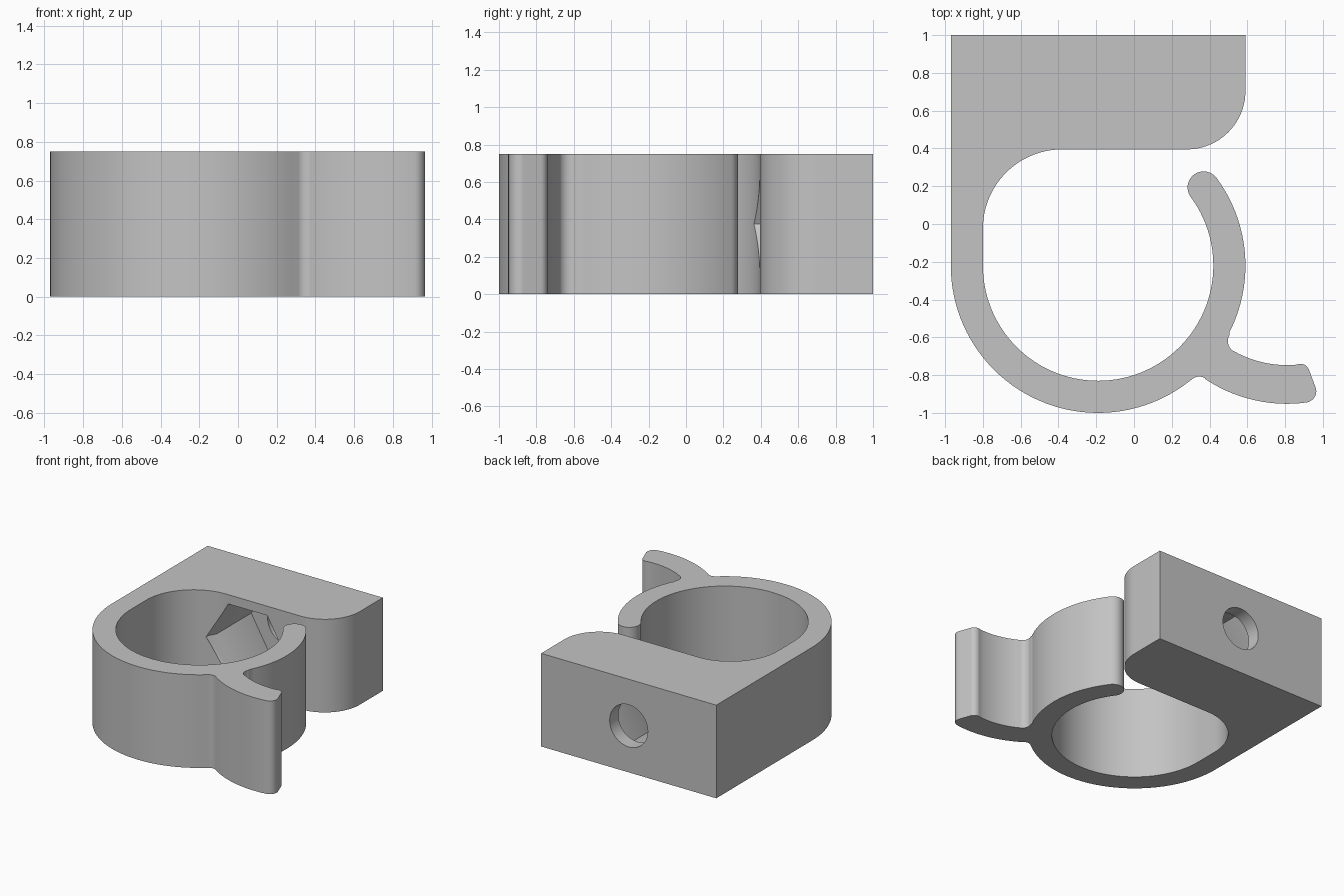
import bpy, bmesh, math
from mathutils import Vector

cube = bpy.data.objects.get("Cube")
if cube:
    bpy.data.objects.remove(cube, do_unlink=True)

HEIGHT = 0.75
RING = (-0.19, -0.22)
OUTER, INNER = 0.78, 0.61
LIP = (0.81, -0.172)
BOLT_Z = HEIGHT / 2

grey = bpy.data.materials.new("grey plastic")
grey.use_nodes = True
colour = (0.55, 0.55, 0.55, 1)
grey.diffuse_color = colour
grey.node_tree.nodes["Principled BSDF"].inputs["Base Color"].default_value = colour


def arc(centre, radius, start, end):
    """Points along an arc, angles in degrees."""
    steps = max(8, int(abs(end - start) / 3))
    angles = [math.radians(start + (end - start) * i / steps) for i in range(steps + 1)]
    return [(centre[0] + radius * math.cos(a), centre[1] + radius * math.sin(a)) for a in angles]


def new_object(name, bm):
    bmesh.ops.recalc_face_normals(bm, faces=bm.faces)
    mesh = bpy.data.meshes.new(name)
    bm.to_mesh(mesh)
    bm.free()
    mesh.materials.append(grey)
    obj = bpy.data.objects.new(name, mesh)
    bpy.context.collection.objects.link(obj)
    return obj


def loft(name, sides, sections):
    """Closed solid along y around the bolt axis, from (y, radius) sections."""
    bm = bmesh.new()
    rings = []
    for y, radius in sections:
        turn = [2 * math.pi * i / sides for i in range(sides)]
        rings.append([bm.verts.new((RING[0] + radius * math.cos(a), y,
                                    BOLT_Z + radius * math.sin(a))) for a in turn])
    for a, b in zip(rings, rings[1:]):
        for i in range(sides):
            j = (i + 1) % sides
            bm.faces.new((a[i], a[j], b[j], b[i]))
    bm.faces.new(rings[0])
    bm.faces.new(rings[-1])
    return new_object(name, bm)


# Clip outline, counterclockwise
tip_angle = math.radians(36.5)
middle = (OUTER + INNER) / 2
tip = (RING[0] + middle * math.cos(tip_angle), RING[1] + middle * math.sin(tip_angle))
outline = [(-0.97, 1)]
outline += arc(RING, OUTER, 180, 309)              # outside of ring
outline += arc((0.345, -0.865), 0.057, 130, 55)    # fillet below finger lip
outline += arc(LIP, OUTER, 236, 276)               # finger lip, outer side
outline += arc((0.905, -0.885), 0.06, 278, 375)    # finger lip end
outline += arc((0.88, -0.79), 0.05, 15, 95)
outline += arc(LIP, 0.575, 275, 241)               # finger lip, inner side
outline += arc((0.56, -0.62), 0.063, 235, 150)     # fillet above finger lip
outline += arc(RING, OUTER, -27, 36.5)             # outside of free arm
outline += arc(tip, (OUTER - INNER) / 2, 39, 214)  # rounded arm tip
outline += arc(RING, INNER, 36.5, -180)            # inside of ring
outline += arc((-0.38, -0.025), 0.42, 180, 90)     # inner corner
outline += arc((0.28, 0.705), 0.31, 270, 360)      # block corner
outline += [(0.59, 1)]

bm = bmesh.new()
base = bm.faces.new([bm.verts.new((x, y, 0)) for x, y in outline])
top = bmesh.ops.extrude_face_region(bm, geom=[base])["geom"]
bmesh.ops.translate(bm, vec=Vector((0, 0, HEIGHT)),
                    verts=[v for v in top if isinstance(v, bmesh.types.BMVert)])
clip = new_object("pipe_clip", bm)

# Hexagonal nut pocket with a lead-in, and the round bolt hole behind it
cutters = [
    loft("nut_pocket_cutter", 6, [(0.1, 0.35), (0.39, 0.35), (0.45, 0.315), (0.89, 0.315)]),
    loft("bolt_hole_cutter", 48, [(0.7, 0.17), (1.1, 0.17)]),
]
bpy.context.view_layer.objects.active = clip
for cutter in cutters:
    cutter.hide_render = True
    cut = clip.modifiers.new(cutter.name, "BOOLEAN")
    cut.operation = "DIFFERENCE"
    cut.solver = "EXACT"
    cut.object = cutter
    bpy.ops.object.modifier_apply(modifier=cut.name)
for cutter in cutters:
    bpy.data.objects.remove(cutter, do_unlink=True)

# Smooth curved walls, crisp rims
bpy.ops.object.select_all(action="DESELECT")
clip.select_set(True)
bpy.ops.object.shade_smooth_by_angle(angle=math.radians(30))
